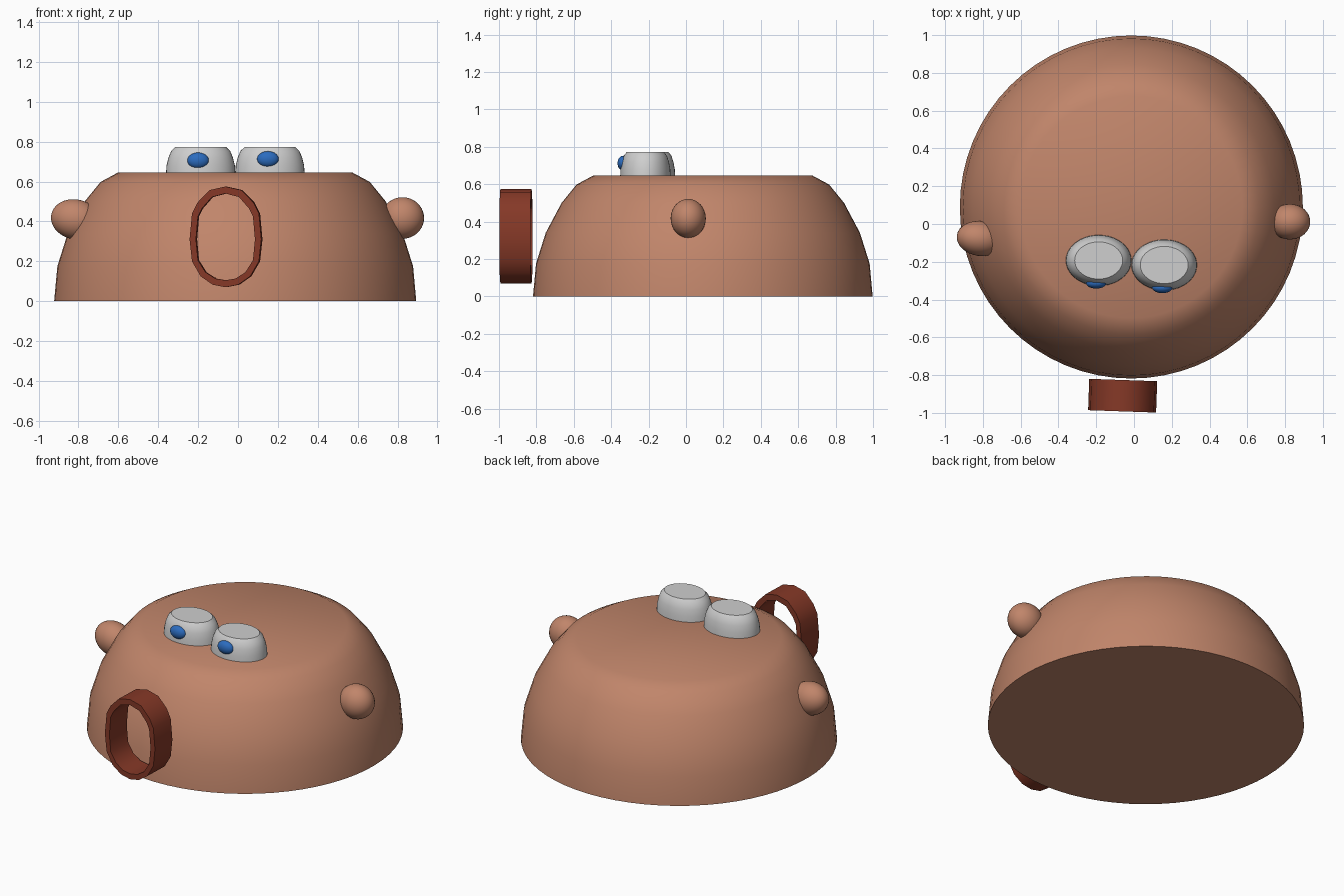
import bpy, bmesh, math
from mathutils import Matrix, Euler

if "Cube" in bpy.data.objects:
    bpy.data.objects.remove(bpy.data.objects["Cube"])


def material(name, rgb):
    m = bpy.data.materials.new(name)
    m.diffuse_color = (*rgb, 1)
    m.use_nodes = True
    m.node_tree.nodes["Principled BSDF"].inputs["Base Color"].default_value = m.diffuse_color
    return m


CLAY = material("clay brown", (0.53, 0.235, 0.145))
LIP = material("dark red brown", (0.235, 0.04, 0.02))
WHITE = material("eye grey white", (0.62, 0.62, 0.62))
BLUE = material("pupil blue", (0.025, 0.15, 0.52))


def finish(name, bm, mat, angle=40):
    bmesh.ops.recalc_face_normals(bm, faces=bm.faces)
    me = bpy.data.meshes.new(name)
    bm.to_mesh(me)
    bm.free()
    me.materials.append(mat)
    ob = bpy.data.objects.new(name, me)
    bpy.context.collection.objects.link(ob)
    bpy.ops.object.select_all(action='DESELECT')
    bpy.context.view_layer.objects.active = ob
    ob.select_set(True)
    bpy.ops.object.shade_smooth_by_angle(angle=math.radians(angle))
    return ob


def dome(name, profile, centre, scale, mat, n=64):
    """Closed, flat-topped dome from (radius, height) rings."""
    bm = bmesh.new()
    rings = []
    for r, z in profile:
        rings.append([bm.verts.new((centre[0] + scale[0] * r * math.cos(2 * math.pi * i / n),
                                    centre[1] + scale[1] * r * math.sin(2 * math.pi * i / n),
                                    centre[2] + scale[2] * z)) for i in range(n)])
    for a, b in zip(rings, rings[1:]):
        for i in range(n):
            j = (i + 1) % n
            bm.faces.new((a[i], a[j], b[j], b[i]))
    bm.faces.new(rings[0])
    bm.faces.new(rings[-1])
    return finish(name, bm, mat)


def ellipsoid(name, centre, radii, rot, mat):
    bm = bmesh.new()
    bmesh.ops.create_uvsphere(bm, u_segments=32, v_segments=20, radius=1)
    bm.transform(Matrix.LocRotScale(centre, Euler([math.radians(a) for a in rot]), radii))
    return finish(name, bm, mat, 60)


# Head: broad flat-topped dome
dome("head", [(0.908, 0), (0.892, 0.175), (0.84, 0.34), (0.755, 0.5), (0.675, 0.598), (0.588, 0.645)],
     (-0.014, 0.09, 0), (1, 1, 1), CLAY)

# Eyes: small oval domes, each with a pupil on the front
EYE = [(1, 0), (0.985, 0.3), (0.93, 0.6), (0.85, 0.85), (0.73, 1)]
for side, x, y, px, pz in (("left", -0.187, -0.193, -0.2, 0.705), ("right", 0.16, -0.217, 0.15, 0.712)):
    dome(side + "_eye", EYE, (x, y, 0.64), (0.174, 0.135, 0.133), WHITE, 40)
    ellipsoid(side + "_pupil", (px, y - 0.119, pz), (0.054, 0.03, 0.04), (0, 0, 0), BLUE)

# Ears
ellipsoid("right_ear", (0.825, 0.012, 0.417), (0.108, 0.094, 0.104), (0, 0, 0), CLAY)
ellipsoid("left_ear", (-0.815, -0.077, 0.41), (0.125, 0.092, 0.1), (0, 12, -8), CLAY)

# Mouth: open oval tube in front of the head (half outlines, mirrored)
outer = [(0, 0.575), (0.08, 0.557), (0.14, 0.495), (0.168, 0.44), (0.18, 0.31),
         (0.168, 0.2), (0.125, 0.125), (0.065, 0.083), (0, 0.07)]
inner = [(0, 0.54), (0.068, 0.522), (0.118, 0.465), (0.138, 0.425), (0.148, 0.31),
         (0.138, 0.205), (0.1, 0.145), (0.05, 0.113), (0, 0.105)]
bm = bmesh.new()
loops = []
for half in (outer, inner):
    pts = half + [(-x, z) for x, z in reversed(half[1:-1])]
    for y in (-0.083, 0.083):
        loops.append([bm.verts.new((x, y, z)) for x, z in pts])
of, ob_, inf, inb = loops
for a, b in ((of, ob_), (inf, inb), (of, inf), (ob_, inb)):
    for i in range(len(a)):
        j = (i + 1) % len(a)
        bm.faces.new((a[i], a[j], b[j], b[i]))
bm.transform(Matrix.Translation((-0.06, -0.909, 0)) @ Matrix.Rotation(math.radians(-2), 4, 'Z'))
finish("mouth", bm, LIP, 35)
